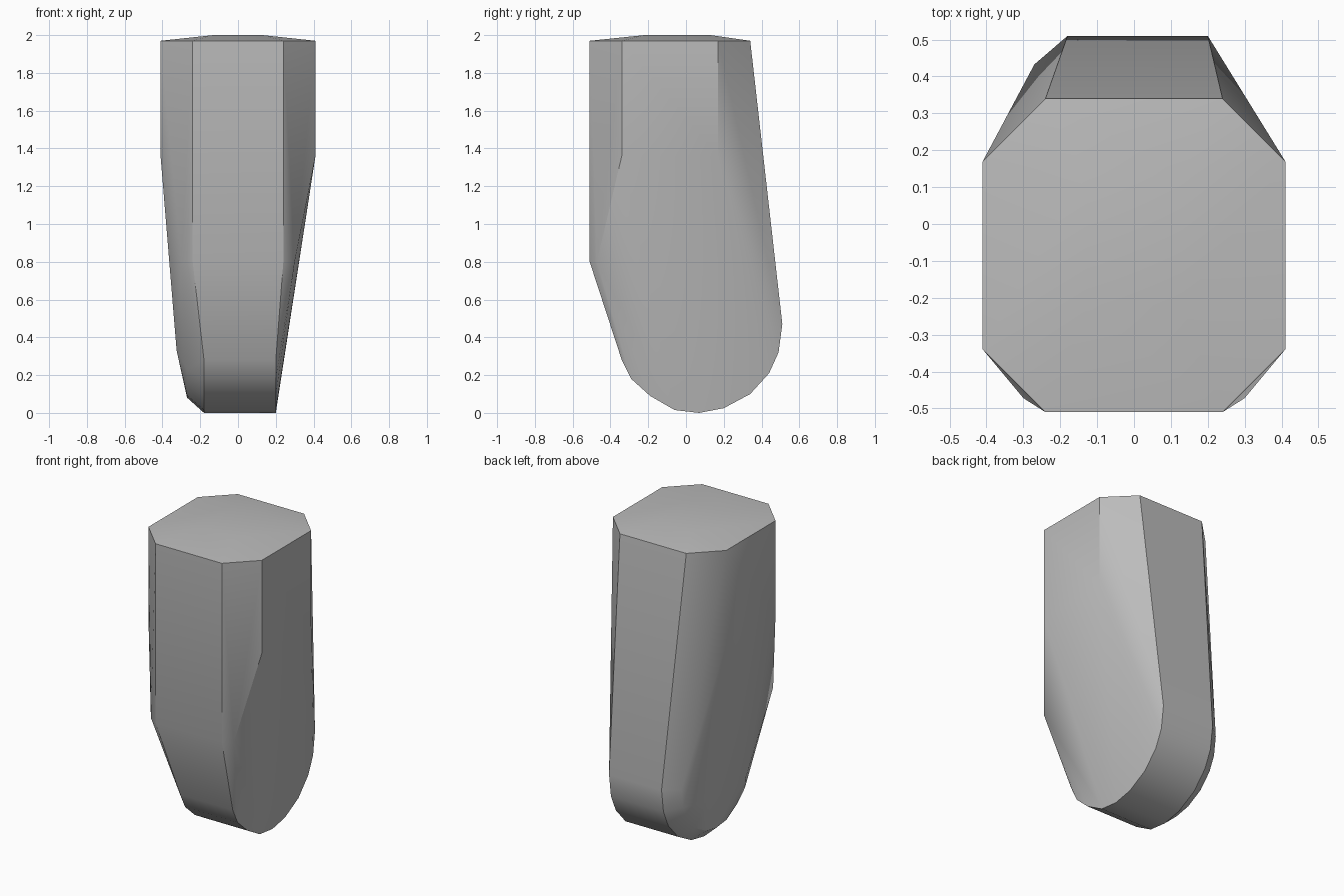
import bpy, bmesh, math

cube = bpy.data.objects.get("Cube")
if cube:
    bpy.data.objects.remove(cube, do_unlink=True)

grey = bpy.data.materials.new("mid grey")
grey.use_nodes = True
colour = (0.5, 0.5, 0.5, 1)
grey.diffuse_color = colour
grey.node_tree.nodes["Principled BSDF"].inputs["Base Color"].default_value = colour

# Rounded lower profile as (y, z), from front to back
foot = [(-0.34, 0.28), (-0.29, 0.18), (-0.19, 0.09), (-0.06, 0.015), (0.07, 0),
        (0.2, 0.025), (0.34, 0.1), (0.44, 0.21), (0.49, 0.32), (0.51, 0.47)]
points = []

# Chamfered upper shaft, mirrored across x
for s in (-1, 1):
    points += [(s * 0.24, 0.34, 1.97), (s * 0.24, -0.51, 1.97), (s * 0.24, -0.51, 0.8),
               (s * 0.30, -0.472, 0.8)]
    points += [(s * 0.41, y, z) for y in (-0.34, 0.17) for z in (1.36, 1.97)]
    # Low crown
    points += [(s * 0.13, y, 2.0) for y in (-0.22, 0.13)]

# Foot rim: sharp on the left, bevelled on the right
points += [(0.2, y, z) for y, z in foot]
points += [(-0.18, y, z) for y, z in foot]
cy, cz = 0.08, 0.45
points += [(-0.27, cy + (y - cy) * 0.82, cz + (z - cz) * 0.82) for y, z in foot]
points += [(-0.325, y, 0.33) for y in (-0.15, 0.25)]

# Close the shell around the profiles
bm = bmesh.new()
for p in points:
    bm.verts.new(p)
hull = bmesh.ops.convex_hull(bm, input=bm.verts)
bmesh.ops.delete(bm, geom=list({v for v in hull["geom_interior"]
                              if isinstance(v, bmesh.types.BMVert)}), context='VERTS')
bmesh.ops.dissolve_limit(bm, angle_limit=math.radians(1), verts=bm.verts, edges=bm.edges)
bmesh.ops.recalc_face_normals(bm, faces=bm.faces)
mesh = bpy.data.meshes.new("tapered_block")
bm.to_mesh(mesh)
bm.free()
mesh.materials.append(grey)
block = bpy.data.objects.new("tapered_block", mesh)
bpy.context.collection.objects.link(block)

# Smooth shading with sharp rims
bpy.ops.object.select_all(action='DESELECT')
block.select_set(True)
bpy.context.view_layer.objects.active = block
bpy.ops.object.shade_smooth_by_angle(angle=math.radians(30))
